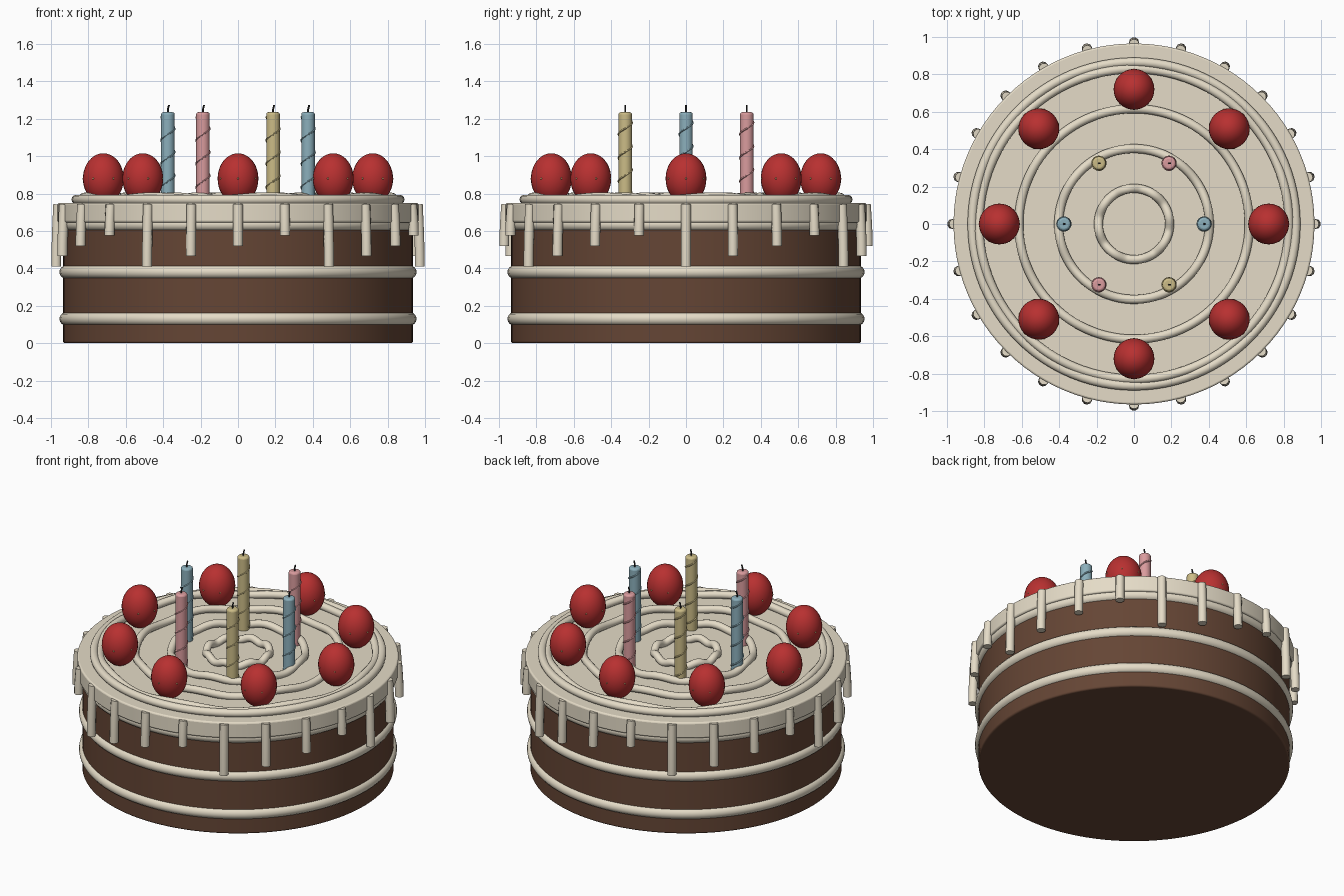
import bpy
from math import sin, cos, pi, tau, radians

if "Cube" in bpy.data.objects:
    bpy.data.objects.remove(bpy.data.objects["Cube"])


def material(name, rgb):
    m = bpy.data.materials.new(name)
    m.diffuse_color = (*rgb, 1)
    m.use_nodes = True
    m.node_tree.nodes["Principled BSDF"].inputs["Base Color"].default_value = m.diffuse_color
    return m


CREAM = material("cream", (0.78, 0.71, 0.57))
SPONGE = material("chocolate", (0.13, 0.06, 0.035))
RED = material("berry_red", (0.48, 0.03, 0.03))
SEED = material("seed_yellow", (0.75, 0.6, 0.25))
WICK = material("wick_dark", (0.03, 0.03, 0.03))
WAX = [material("blue_wax", (0.26, 0.43, 0.5)),
       material("pink_wax", (0.7, 0.33, 0.34)),
       material("yellow_wax", (0.6, 0.5, 0.24))]


def finish(name, mat):
    o = bpy.context.object
    o.name = name
    o.data.materials.clear()
    o.data.materials.append(mat)
    bpy.ops.object.shade_smooth_by_angle(angle=radians(40))
    return o


def cylinder(name, mat, r, z0, z1, x=0, y=0, sides=96, bevel=0.01):
    bpy.ops.mesh.primitive_cylinder_add(vertices=sides, radius=r, depth=z1 - z0,
                                        location=(x, y, (z0 + z1) / 2))
    o = finish(name, mat)
    b = o.modifiers.new("soft_edge", 'BEVEL')
    b.width, b.segments = bevel, 3
    b.limit_method, b.angle_limit = 'ANGLE', radians(50)
    return o


def torus(name, mat, R, r, z):
    bpy.ops.mesh.primitive_torus_add(major_radius=R, minor_radius=r, location=(0, 0, z),
                                     major_segments=96, minor_segments=16)
    return finish(name, mat)


def tube(name, mat, points, r, cyclic=False, res=3):
    cu = bpy.data.curves.new(name, 'CURVE')
    cu.dimensions = '3D'
    cu.bevel_depth, cu.bevel_resolution, cu.use_fill_caps = r, res, True
    s = cu.splines.new('POLY')
    s.points.add(len(points) - 1)
    for p, c in zip(s.points, points):
        p.co = (*c, 1)
    s.use_cyclic_u = cyclic
    o = bpy.data.objects.new(name, cu)
    bpy.context.collection.objects.link(o)
    bpy.ops.object.select_all(action='DESELECT')
    o.select_set(True)
    bpy.context.view_layer.objects.active = o
    bpy.ops.object.convert(target='MESH')
    return finish(name, mat)


# sponge and icing
cylinder("cake_body", SPONGE, 0.935, 0, 0.70)
cylinder("icing_top", CREAM, 0.965, 0.645, 0.75)
for i, z in enumerate((0.13, 0.38, 0.635)):
    torus(f"cream_layer_{i}", CREAM, 0.92, 0.035, z)
torus("top_border", CREAM, 0.865, 0.025, 0.768)

# wavy piped rings on the top
for i in range(4):
    R = 0.19 + 0.213 * i
    pts = [(R * cos(a), R * sin(a), 0.772 + 0.01 * sin(8 * a))
           for a in (tau * k / 128 for k in range(128))]
    tube(f"piped_ring_{i}", CREAM, pts, 0.024, True, 4)

# icing drips, four repeating lengths
for k in range(24):
    a = tau * k / 24
    bottom = (0.41, 0.465, 0.52, 0.575)[k % 4]
    pts = []
    for j in range(6):
        t = j / 5
        R = 0.962 + 0.01 * sin(t * pi / 2)
        pts.append((R * cos(a), R * sin(a), 0.742 + (bottom - 0.742) * t))
    tube(f"icing_drip_{k}", CREAM, pts, 0.027)

# strawberries with tiny seeds
for k in range(8):
    a = tau * k / 8
    x, y, z = 0.72 * cos(a), 0.72 * sin(a), 0.88
    bpy.ops.mesh.primitive_uv_sphere_add(segments=32, ring_count=20, radius=1, location=(x, y, z))
    bpy.context.object.scale = (0.109, 0.109, 0.135)
    finish(f"strawberry_{k}", RED)
    for j in range(6):
        b = a + tau * j / 6
        bpy.ops.mesh.primitive_uv_sphere_add(segments=8, ring_count=6, radius=0.005,
                                             location=(x + 0.107 * cos(b), y + 0.107 * sin(b), z))
        finish(f"seed_{k}_{j}", SEED)

# candles with spiral stripe and wick
for k in range(6):
    a = tau * k / 6
    x, y = 0.375 * cos(a), 0.375 * sin(a)
    wax = WAX[k % 3]
    cylinder(f"candle_{k}", wax, 0.036, 0.74, 1.235, x, y, 32, 0.012)
    spiral = [(x + 0.036 * cos(t), y + 0.036 * sin(t), 0.77 + 0.44 * j / 72)
              for j, t in ((j, tau * 3.5 * j / 72) for j in range(73))]
    tube(f"candle_spiral_{k}", wax, spiral, 0.005, res=1)
    tube(f"wick_{k}", WICK, [(x, y, 1.22), (x, y, 1.25), (x + 0.006, y, 1.273)], 0.005, res=1)
